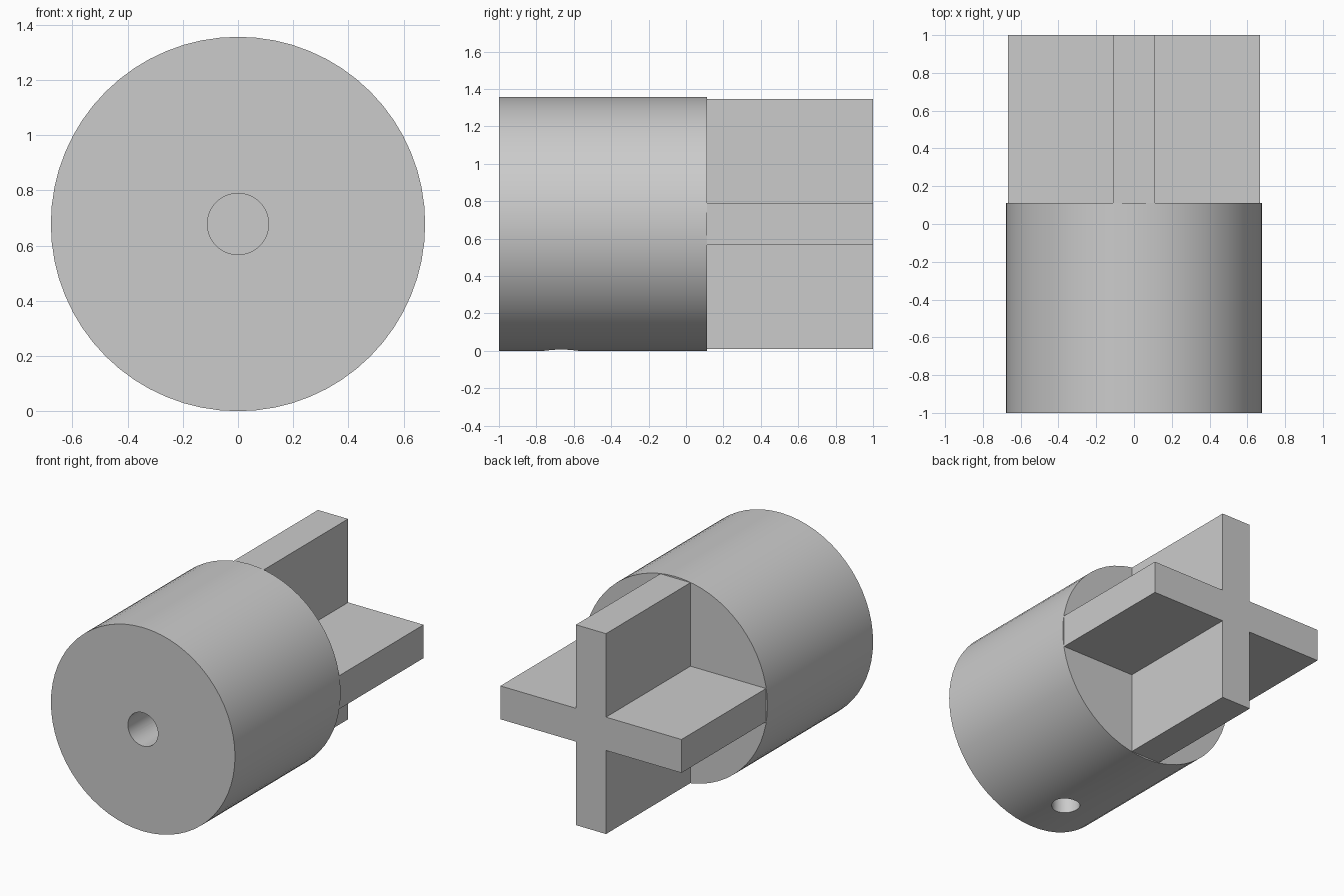
import bpy
import bmesh
import math

R = 0.678        # body radius, also the axis height
ARM = 0.667      # reach of the cross arms
HALF = 0.111     # half thickness of the arms
FRONT, JOINT, BACK = -1.0, 0.111, 1.0

cube = bpy.data.objects.get("Cube")
if cube:
    bpy.data.objects.remove(cube, do_unlink=True)

grey = bpy.data.materials.new("plain grey")
grey.use_nodes = True
colour = (0.6, 0.6, 0.6, 1)
grey.diffuse_color = colour
for node in grey.node_tree.nodes:
    if node.type == "BSDF_PRINCIPLED":
        node.inputs["Base Color"].default_value = colour


def cylinder(name, radius, length, centre, along_y, sides):
    """Cylinder along y, or along z when along_y is False."""
    bpy.ops.mesh.primitive_cylinder_add(
        vertices=sides, radius=radius, depth=length, location=centre,
        rotation=(math.pi / 2 if along_y else 0, 0, 0))
    obj = bpy.context.object
    obj.name = name
    obj.data.materials.append(grey)
    return obj


def cut(target, cutter):
    mod = target.modifiers.new("cut", "BOOLEAN")
    mod.operation = "DIFFERENCE"
    mod.solver = "EXACT"
    mod.object = cutter
    bpy.context.view_layer.objects.active = target
    bpy.ops.object.modifier_apply(modifier=mod.name)
    bpy.data.objects.remove(cutter, do_unlink=True)


# Round body
body = cylinder("body", R, JOINT - FRONT, (0, (FRONT + JOINT) / 2, R), True, 64)

# Blind shaft bore in the front, and a set screw hole running up into it
bore_end = FRONT + 0.667
cut(body, cylinder("bore_cutter", HALF, bore_end - FRONT + 0.1,
                   (0, (FRONT - 0.1 + bore_end) / 2, R), True, 48))
cut(body, cylinder("screw_cutter", 0.089, R + 0.1,
                   (0, FRONT + 0.333, (R - 0.1) / 2), False, 32))

bpy.ops.object.select_all(action="DESELECT")
body.select_set(True)
bpy.context.view_layer.objects.active = body
bpy.ops.object.shade_smooth_by_angle(angle=math.radians(30))

# Cross: one quarter of the outline turned four times, then extruded
quarter = [(ARM, -HALF), (ARM, HALF), (HALF, HALF)]
outline = []
for turn in range(4):
    for x, z in quarter:
        for _ in range(turn):
            x, z = -z, x
        outline.append((x, z))

bm = bmesh.new()
start = JOINT - 0.005
face = bm.faces.new([bm.verts.new((x, start, R + z)) for x, z in outline])
result = bmesh.ops.extrude_face_region(bm, geom=[face])
moved = [v for v in result["geom"] if isinstance(v, bmesh.types.BMVert)]
bmesh.ops.translate(bm, verts=moved, vec=(0, BACK - start, 0))
bmesh.ops.recalc_face_normals(bm, faces=bm.faces)
mesh = bpy.data.meshes.new("cross_drive")
bm.to_mesh(mesh)
bm.free()
mesh.materials.append(grey)
cross = bpy.data.objects.new("cross_drive", mesh)
bpy.context.collection.objects.link(cross)
